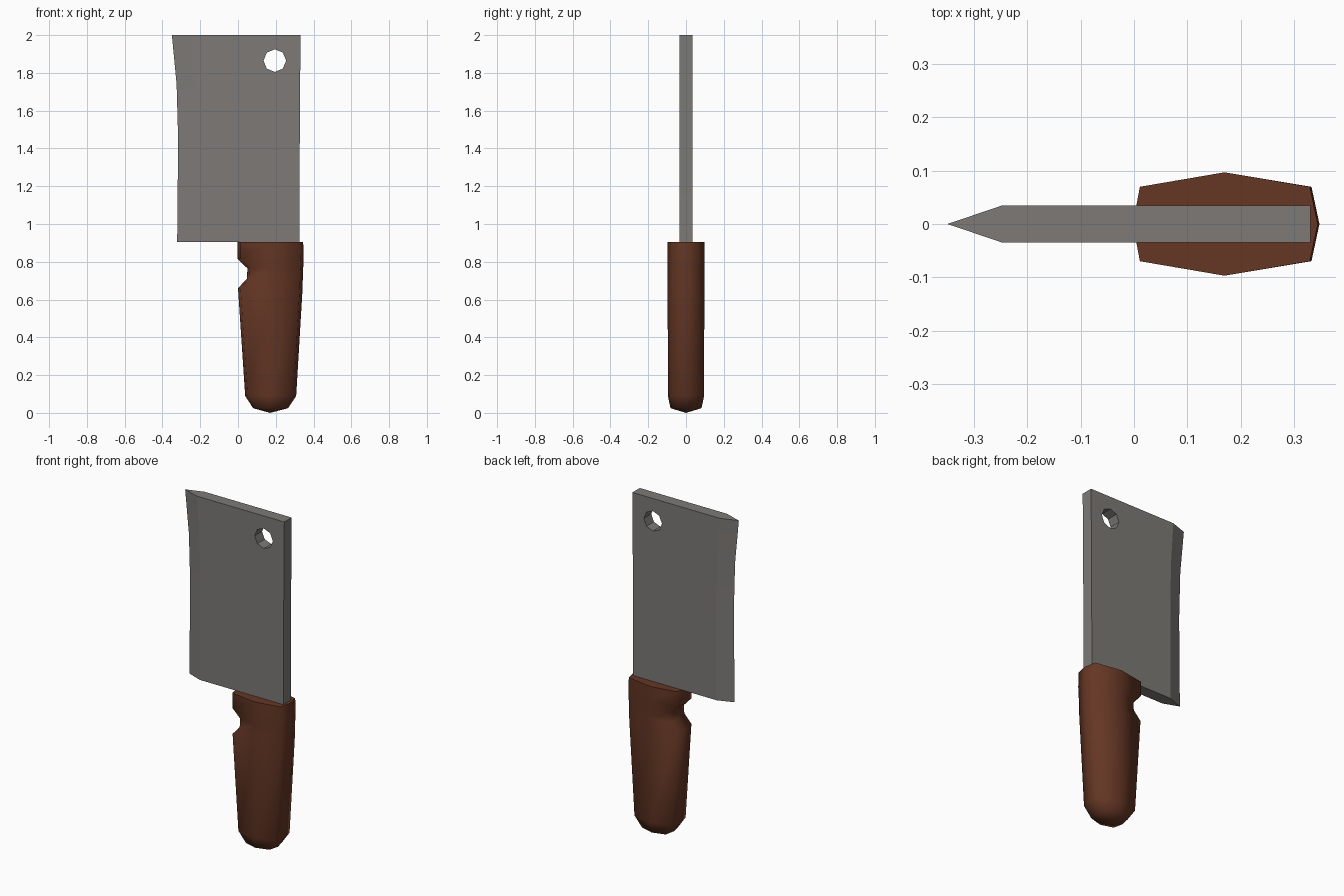
import bpy, bmesh, math

if "Cube" in bpy.data.objects:
    bpy.data.objects.remove(bpy.data.objects["Cube"])


def material(name, color):
    m = bpy.data.materials.new(name)
    m.diffuse_color = (*color, 1)
    m.use_nodes = True
    m.node_tree.nodes["Principled BSDF"].inputs["Base Color"].default_value = m.diffuse_color
    return m


def loft(name, rings, mat):
    """Skin a stack of equal-length rings and cap both ends."""
    bm = bmesh.new()
    loops = [[bm.verts.new(p) for p in r] for r in rings]
    n = len(loops[0])
    for a, b in zip(loops, loops[1:]):
        for i in range(n):
            j = (i + 1) % n
            bm.faces.new((a[i], a[j], b[j], b[i]))
    bm.faces.new(loops[-1])
    # pointed cap on the bottom when the ring is a handle, flat otherwise
    bottom = bm.faces.new(loops[0][::-1])
    if name == "handle":
        bmesh.ops.poke(bm, faces=[bottom])
        tip = min(bm.verts, key=lambda v: len(v.link_edges) != n)
        tip.co = (0.17, 0, 0)
    bmesh.ops.recalc_face_normals(bm, faces=bm.faces)
    me = bpy.data.meshes.new(name)
    bm.to_mesh(me)
    bm.free()
    me.materials.append(mat)
    ob = bpy.data.objects.new(name, me)
    bpy.context.collection.objects.link(ob)
    return ob


def smooth(ob, angle):
    bpy.ops.object.select_all(action='DESELECT')
    ob.select_set(True)
    bpy.context.view_layer.objects.active = ob
    bpy.ops.object.shade_smooth_by_angle(angle=math.radians(angle))


steel = material("steel grey", (0.205, 0.193, 0.182))
wood = material("brown wood", (0.13, 0.038, 0.018))

# Blade: z, cutting edge x, bevel start x, spine x
T = 0.035
blade_rows = [(0.905, -0.322, -0.228, 0.325), (1.45, -0.317, -0.226, 0.327),
              (1.74, -0.325, -0.23, 0.329), (2.0, -0.35, -0.247, 0.331)]
blade = loft("blade", [[(e, 0, z), (b, -T, z), (s, -T, z), (s, T, z), (b, T, z)]
                       for z, e, b, s in blade_rows], steel)

# Hanging hole cut through the blade
bpy.ops.mesh.primitive_cylinder_add(vertices=8, radius=0.06, depth=0.4,
                                    location=(0.195, 0, 1.865),
                                    rotation=(math.pi / 2, 0, 0))
cutter = bpy.context.object
cutter.name = "hole_cutter"
cutter.data.materials.append(steel)
mod = blade.modifiers.new("hole", 'BOOLEAN')
mod.operation, mod.solver, mod.object = 'DIFFERENCE', 'EXACT', cutter
bpy.context.view_layer.objects.active = blade
bpy.ops.object.modifier_apply(modifier="hole")
bpy.data.objects.remove(cutter)
smooth(blade, 15)

# Handle: z, left x, right x, half depth, with a finger notch on the left
handle_rows = [(0.025, 0.08, 0.265, 0.082), (0.09, 0.038, 0.308, 0.096),
               (0.66, 0.0, 0.342, 0.097), (0.71, 0.047, 0.343, 0.097),
               (0.765, 0.05, 0.345, 0.097), (0.815, -0.002, 0.348, 0.097),
               (0.905, -0.002, 0.345, 0.097)]


def handle_ring(z, l, r, d):
    c = 0.72 * d
    half = [(l + 0.013, -c), (0.17, -d), (r - 0.015, -c)]
    pts = [(l, 0)] + half + [(r, 0)] + [(x, -y) for x, y in reversed(half)]
    return [(x, y, z) for x, y in pts]


handle = loft("handle", [handle_ring(*row) for row in handle_rows], wood)
smooth(handle, 80)
